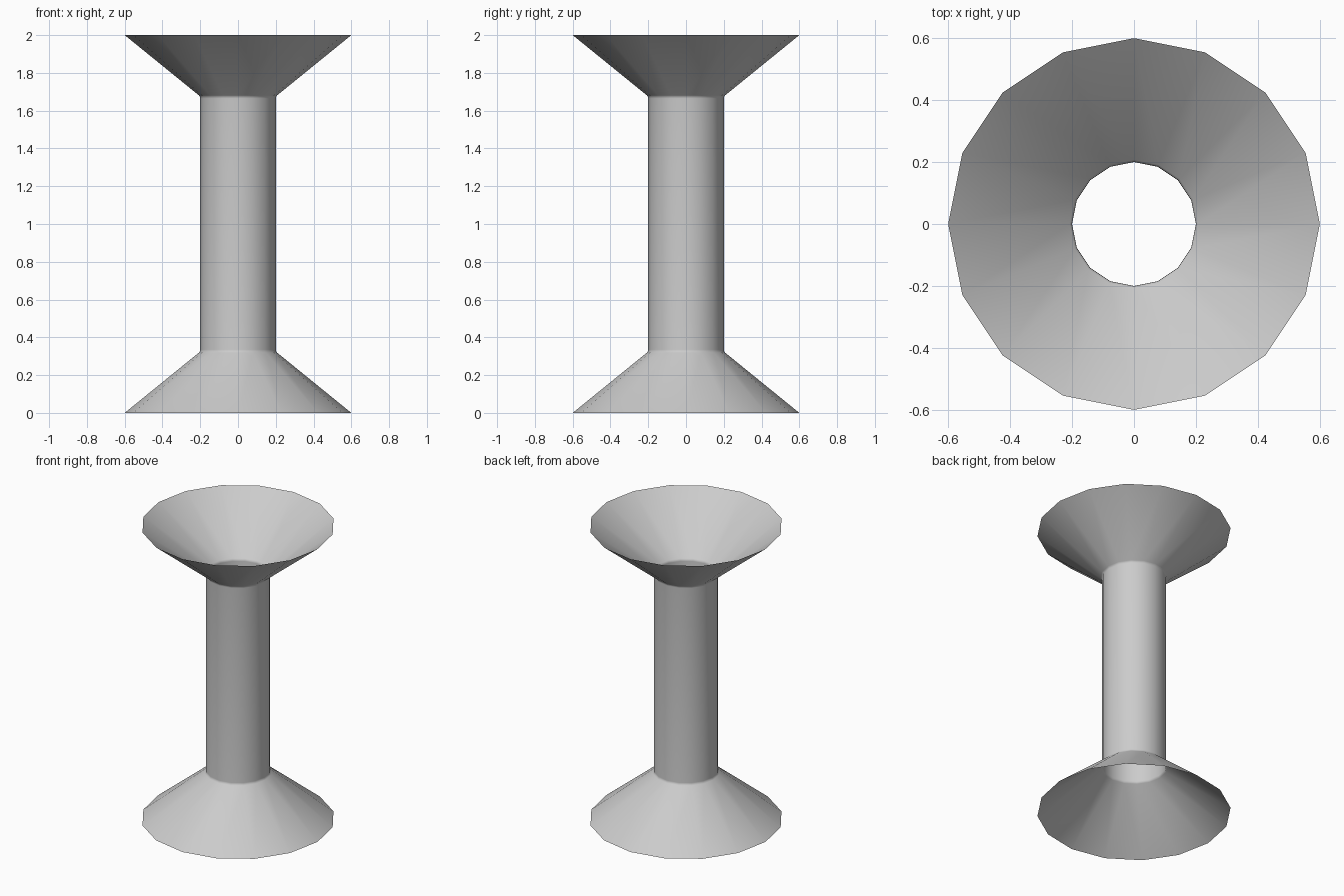
import bpy, bmesh, math

if "Cube" in bpy.data.objects:
    bpy.data.objects.remove(bpy.data.objects["Cube"])

SIDES = 16

# Half profile (radius, height) of the flared foot, with a tiny softened neck
lower = [(0.6, 0.0), (0.207, 0.319), (0.201, 0.326), (0.2, 0.335)]
# Mirror the foot about mid height to get the upper funnel
profile = lower + [(r, 2.0 - z) for r, z in reversed(lower)]

# Open tube revolved around z
bm = bmesh.new()
rings = []
for r, z in profile:
    rings.append([bm.verts.new((r * math.cos(2 * math.pi * i / SIDES),
                                r * math.sin(2 * math.pi * i / SIDES), z))
                  for i in range(SIDES)])
for a, b in zip(rings, rings[1:]):
    for i in range(SIDES):
        j = (i + 1) % SIDES
        f = bm.faces.new((a[i], a[j], b[j], b[i]))
        f.smooth = True

mesh = bpy.data.meshes.new("flared_tube")
bm.to_mesh(mesh)
bm.free()
obj = bpy.data.objects.new("flared_tube", mesh)
bpy.context.collection.objects.link(obj)
